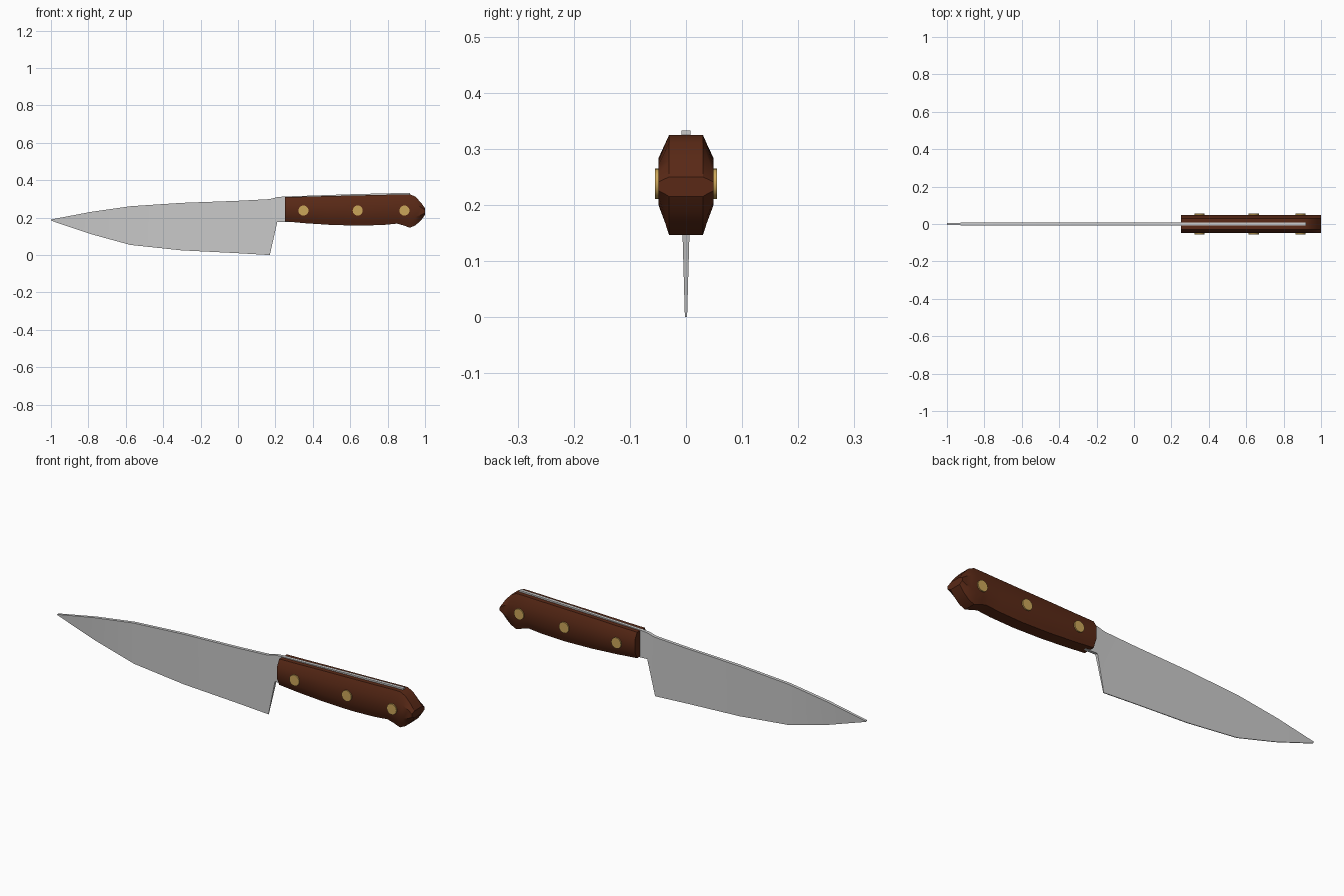
import bpy, bmesh
from math import pi

if "Cube" in bpy.data.objects:
    bpy.data.objects.remove(bpy.data.objects["Cube"])


def material(name, color):
    m = bpy.data.materials.new(name)
    m.diffuse_color = (*color, 1)
    m.use_nodes = True
    m.node_tree.nodes["Principled BSDF"].inputs["Base Color"].default_value = m.diffuse_color
    return m


def loft(name, rings, mat=None):
    # skin a row of equal-length cross-sections and cap both ends
    bm = bmesh.new()
    rows = [[bm.verts.new(p) for p in ring] for ring in rings]
    n = len(rows[0])
    for a, b in zip(rows, rows[1:]):
        for i in range(n):
            j = (i + 1) % n
            bm.faces.new((a[i], a[j], b[j], b[i]))
    bm.faces.new(rows[0])
    bm.faces.new(rows[-1])
    bmesh.ops.recalc_face_normals(bm, faces=bm.faces)
    mesh = bpy.data.meshes.new(name)
    bm.to_mesh(mesh)
    bm.free()
    ob = bpy.data.objects.new(name, mesh)
    bpy.context.collection.objects.link(ob)
    if mat:
        mesh.materials.append(mat)
    return ob


def smooth(ob, angle):
    bpy.ops.object.select_all(action='DESELECT')
    ob.select_set(True)
    bpy.context.view_layer.objects.active = ob
    bpy.ops.object.shade_smooth_by_angle(angle=angle)


wood = material("wood", (0.10, 0.022, 0.008))
brass = material("brass", (0.60, 0.38, 0.10))

# blade and full tang: x, spine z, edge z, spine half width, edge half width
stations = [
    (-1.00, 0.190, 0.184, 0.006, 0.002),
    (-0.79, 0.230, 0.113, 0.008, 0.002),
    (-0.575, 0.261, 0.054, 0.008, 0.002),
    (-0.30, 0.279, 0.025, 0.008, 0.002),
    (0.00, 0.290, 0.010, 0.008, 0.002),
    (0.17, 0.299, 0.000, 0.008, 0.002),
    (0.21, 0.310, 0.177, 0.008, 0.007),
    (0.25, 0.313, 0.176, 0.008, 0.007),
    (0.60, 0.325, 0.200, 0.008, 0.007),
    (0.92, 0.333, 0.200, 0.008, 0.007),
]
blade = loft("blade_and_tang", [
    [(x, -ws, zs), (x, ws, zs), (x, we, ze), (x, -we, ze)]
    for x, zs, ze, ws, we in stations])
smooth(blade, pi / 6)

# handle: x, top z, bottom z
outline = [
    (0.25, 0.310, 0.180), (0.36, 0.312, 0.170), (0.50, 0.316, 0.161),
    (0.65, 0.319, 0.157), (0.78, 0.322, 0.161), (0.85, 0.324, 0.168),
    (0.88, 0.325, 0.160), (0.92, 0.325, 0.146), (0.95, 0.311, 0.160),
    (0.98, 0.278, 0.187), (1.00, 0.250, 0.215),
]
# half cross-section: half width, fraction of height
section = [(0.030, 1.0), (0.049, 0.74), (0.049, 0.30), (0.037, 0.12), (0.030, 0.0)]
full = section + [(-w, t) for w, t in reversed(section)]
handle = loft("handle", [
    [(x, w, zb + t * (zt - zb)) for w, t in full] for x, zt, zb in outline], wood)
smooth(handle, pi / 6)

# rivets through the handle
for i, x in enumerate((0.35, 0.64, 0.89)):
    bpy.ops.mesh.primitive_cylinder_add(
        vertices=20, radius=0.027, depth=0.11,
        location=(x, 0, 0.238), rotation=(pi / 2, 0, 0))
    rivet = bpy.context.object
    rivet.name = f"rivet_{i + 1}"
    rivet.data.materials.append(brass)
    smooth(rivet, pi / 6)
